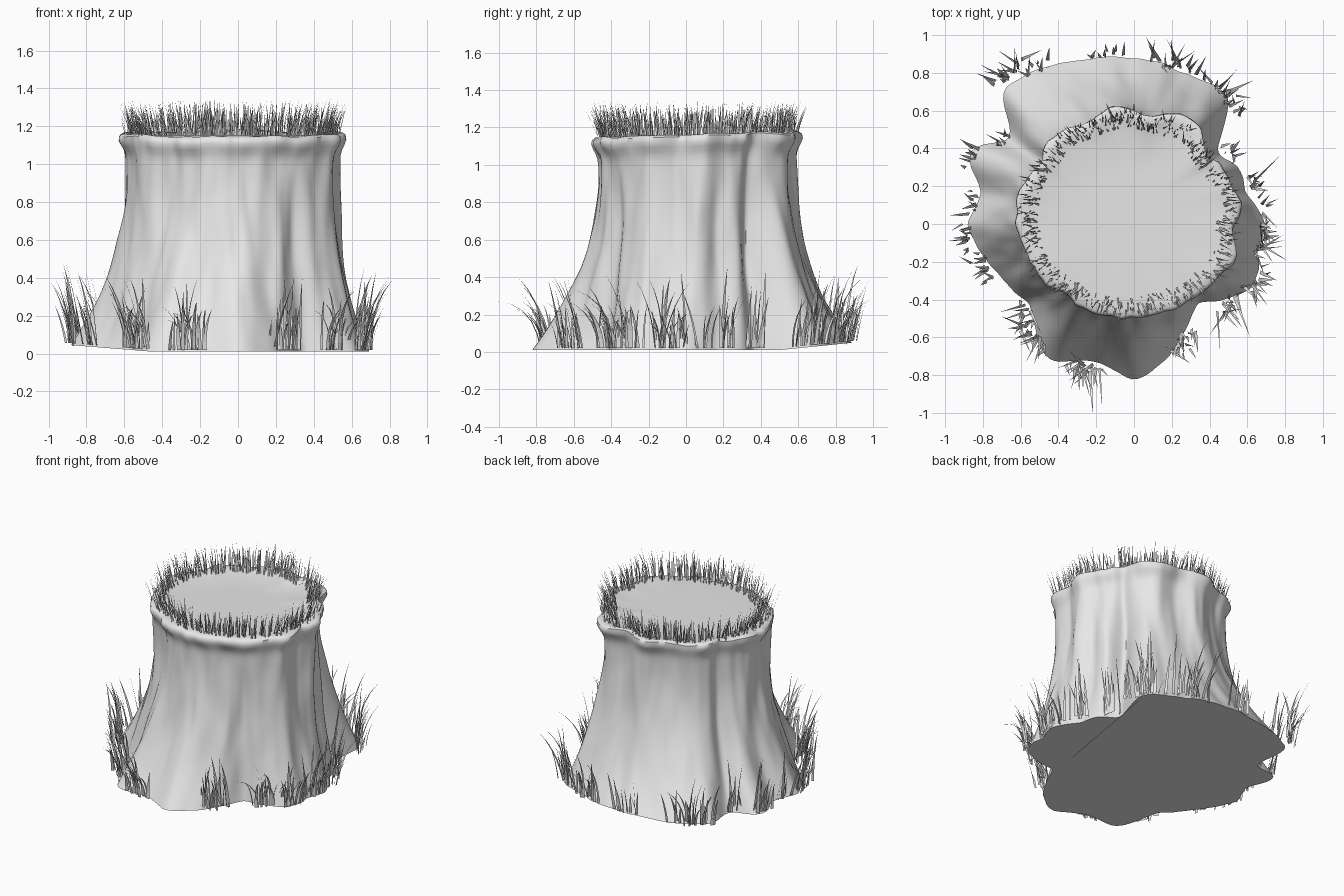
import bpy, bmesh, math, random
from mathutils import Vector, noise

random.seed(7)
cube = bpy.data.objects.get("Cube")
if cube:
    bpy.data.objects.remove(cube)

CX, CY = -0.04, 0.05      # trunk axis
SEGMENTS, LEVELS = 192, 44
TOP = 1.15

# Outlines in hundredths of a unit: root flare and cut rim
ROOTS = [(69, 0), (64, -15), (67, -25), (60, -36), (37, -42), (30, -50), (22, -65),
         (12, -77), (0, -84), (-10, -77), (-25, -71), (-45, -75), (-51, -62),
         (-54, -43), (-62, -36), (-76, -22), (-88, -3), (-81, 18), (-88, 38),
         (-80, 44), (-66, 42), (-64, 50), (-70, 70), (-62, 79), (-40, 84),
         (-10, 88), (20, 83), (51, 68), (47, 50), (42, 39), (52, 34), (59, 20)]
RIM = [(57, 10), (54, -5), (52, -22), (30, -40), (10, -48), (-10, -50), (-35, -39),
       (-55, -24), (-60, -8), (-62, 10), (-59, 22), (-50, 36), (-38, 50), (-20, 57),
       (0, 62), (12, 57), (33, 53), (40, 38), (50, 26)]


def make_material(name, rgb):
    mat = bpy.data.materials.new(name)
    mat.use_nodes = True
    mat.diffuse_color = (*rgb, 1)
    mat.node_tree.nodes["Principled BSDF"].inputs["Base Color"].default_value = (*rgb, 1)
    return mat


GREY = make_material("pale grey", (0.8, 0.8, 0.8))


def add_object(name, bm):
    mesh = bpy.data.meshes.new(name)
    bm.to_mesh(mesh)
    bm.free()
    mesh.materials.append(GREY)
    obj = bpy.data.objects.new(name, mesh)
    bpy.context.collection.objects.link(obj)
    return obj


def polar_radii(points):
    """Resample an outline to evenly spaced radii, lightly smoothed."""
    polar = sorted((math.atan2(y / 100 - CY, x / 100 - CX) % math.tau,
                    math.hypot(x / 100 - CX, y / 100 - CY)) for x, y in points)
    first, last = polar[0], polar[-1]
    polar = [(last[0] - math.tau, last[1])] + polar + [(first[0] + math.tau, first[1])]
    radii = []
    for i in range(SEGMENTS):
        a = math.tau * i / SEGMENTS
        for (a0, r0), (a1, r1) in zip(polar, polar[1:]):
            if a0 <= a <= a1:
                radii.append(r0 + (r1 - r0) * (a - a0) / max(a1 - a0, 1e-6))
                break
    for _ in range(3):
        radii = [(radii[i - 1] + 2 * r + radii[(i + 1) % SEGMENTS]) / 4
                 for i, r in enumerate(radii)]
    return radii


root_r, rim_r = polar_radii(ROOTS), polar_radii(RIM)


def bump(x, width):
    return math.exp(-(x / width) ** 2)


def ground_height(x, y):
    return 0.01 + 0.08 * max(0, -x - 0.45) + 0.1 * max(0, y - 0.5)


def rim_height(angle):
    wobble = noise.noise(Vector((3 * math.cos(angle), 3 * math.sin(angle), 5)))
    return TOP + 0.02 * math.sin(angle) + 0.015 * wobble


def trunk_point(i, t):
    """Point on the bark at angular step i and height fraction t."""
    a = math.tau * i / SEGMENTS
    c, s = math.cos(a), math.sin(a)
    flare = max(0, 1 - t / 0.83) ** 2
    neck = rim_r[i] - 0.035
    r = neck + (root_r[i] - neck) * flare
    # flared lip under the cut, broken up around the rim
    ragged = 0.75 + 0.8 * noise.noise(Vector((4 * c, 4 * s, 1)))
    r += 0.045 * ragged * bump(t - 0.985, 0.05)
    # bark folds running up the trunk and two deep creases
    r += 0.025 * noise.noise(Vector((4 * c, 4 * s, 2 * t)))
    r += 0.012 * noise.noise(Vector((9 * c, 9 * s, 4 * t + 9)))
    for crease, depth in ((12, 0.05), (34, 0.06), (149, 0.04), (310, 0.03)):
        gap = (math.degrees(a) - crease + 180) % 360 - 180
        r -= depth * bump(gap, 6) * bump(t - 0.5, 0.4)
    x, y = CX + r * c, CY + r * s
    low = ground_height(x, y)
    return Vector((x, y, low + (rim_height(a) - low) * t))


# Stump: bark rings, then the cut top stepping inward
bm = bmesh.new()
rings = [[bm.verts.new(trunk_point(i, k / LEVELS)) for i in range(SEGMENTS)]
         for k in range(LEVELS + 1)]
for scale, lift in ((0.97, 0.012), (0.9, 0.008), (0.75, 0), (0.4, 0)):
    ring = []
    for i, v in enumerate(rings[LEVELS]):
        z = TOP + lift + (v.co.z - TOP) * max(0, scale - 0.75) * 4
        ring.append(bm.verts.new((CX + (v.co.x - CX) * scale, CY + (v.co.y - CY) * scale, z)))
    rings.append(ring)
for lower, upper in zip(rings, rings[1:]):
    for i in range(SEGMENTS):
        j = (i + 1) % SEGMENTS
        bm.faces.new((lower[i], lower[j], upper[j], upper[i]))
bm.faces.new(rings[-1])
bm.faces.new(rings[0][::-1])
stump = add_object("stump", bm)
bpy.context.view_layer.objects.active = stump
stump.select_set(True)
bpy.ops.object.shade_smooth_by_angle(angle=math.radians(50))
stump.select_set(False)


def add_blade(bm, base, azimuth, length, width, lean, bend, steps=5):
    """Tapered strip that leans and curls toward the azimuth."""
    out = Vector((math.cos(azimuth), math.sin(azimuth), 0))
    twist = azimuth + math.pi / 2 + random.uniform(-0.7, 0.7)
    side = Vector((math.cos(twist), math.sin(twist), 0)) * width / 2
    p, previous = Vector(base), None
    for k in range(steps):
        t = k / steps
        half = side * (1 - t ** 2)
        pair = bm.verts.new(p - half), bm.verts.new(p + half)
        if previous:
            bm.faces.new((previous[0], previous[1], pair[1], pair[0]))
        previous = pair
        tilt = lean + bend * t ** 1.3
        p = p + (out * math.sin(tilt) + Vector((0, 0, math.cos(tilt)))) * length / steps
    bm.faces.new((previous[0], previous[1], bm.verts.new(p)))


# Grass clumps at the roots: x, y in hundredths, blade count, droop
CLUMPS = [(-65, 80, 18, 6), (-50, 82, 8, 4), (-14, 90, 9, 1), (20, 84, 14, 6),
          (30, 81, 8, 4), (47, 70, 16, 5), (52, 62, 8, 4), (51, 36, 9, 1),
          (63, 20, 12, 5), (68, 4, 12, 4), (66, -13, 18, 9), (64, -30, 14, 4),
          (50, -41, 18, 8), (27, -58, 14, 3), (22, -67, 8, 2), (-28, -74, 22, 9),
          (-52, -60, 20, 6), (-55, -48, 12, 5), (-79, -20, 12, 2), (-87, -6, 14, 3),
          (-84, 10, 9, 2), (-85, 34, 10, 2), (-68, 45, 8, 2)]
bm = bmesh.new()
for x, y, count, droop in CLUMPS:
    outward = math.atan2(y / 100 - CY, x / 100 - CX)
    for _ in range(count):
        along, away = random.gauss(0, 0.045), random.uniform(-0.02, 0.03)
        bx = x / 100 + away * math.cos(outward) - along * math.sin(outward)
        by = y / 100 + away * math.sin(outward) + along * math.cos(outward)
        length = random.choice((0.18, 0.24, 0.28, 0.4)) * random.uniform(0.8, 1.1)
        add_blade(bm, (bx, by, ground_height(bx, by) + 0.01),
                  outward + random.gauss(0, 0.3 + 0.07 * droop), length,
                  random.uniform(0.012, 0.022), random.uniform(0, 0.25),
                  droop * random.uniform(0.03, 0.2))
# Stray long blades
for x, y, azimuth in ((9, 86, 80), (67, -13, 5), (-27, -76, 270), (-87, -8, 185)):
    add_blade(bm, (x / 100, y / 100, 0.04), math.radians(azimuth), 0.37, 0.014, 0.1, 0.75)
add_object("root_grass", bm)

# Fringe of fine grass around the cut top
bm = bmesh.new()
for _ in range(620):
    a = random.uniform(0, math.tau)
    r = rim_r[int(a / math.tau * SEGMENTS)] * random.uniform(0.8, 0.96)
    base = (CX + r * math.cos(a), CY + r * math.sin(a), TOP)
    add_blade(bm, base, a + random.gauss(0, 0.35), random.uniform(0.08, 0.2),
              random.uniform(0.005, 0.011), random.uniform(0, 0.4), random.uniform(0, 0.4), 3)
add_object("rim_grass", bm)
